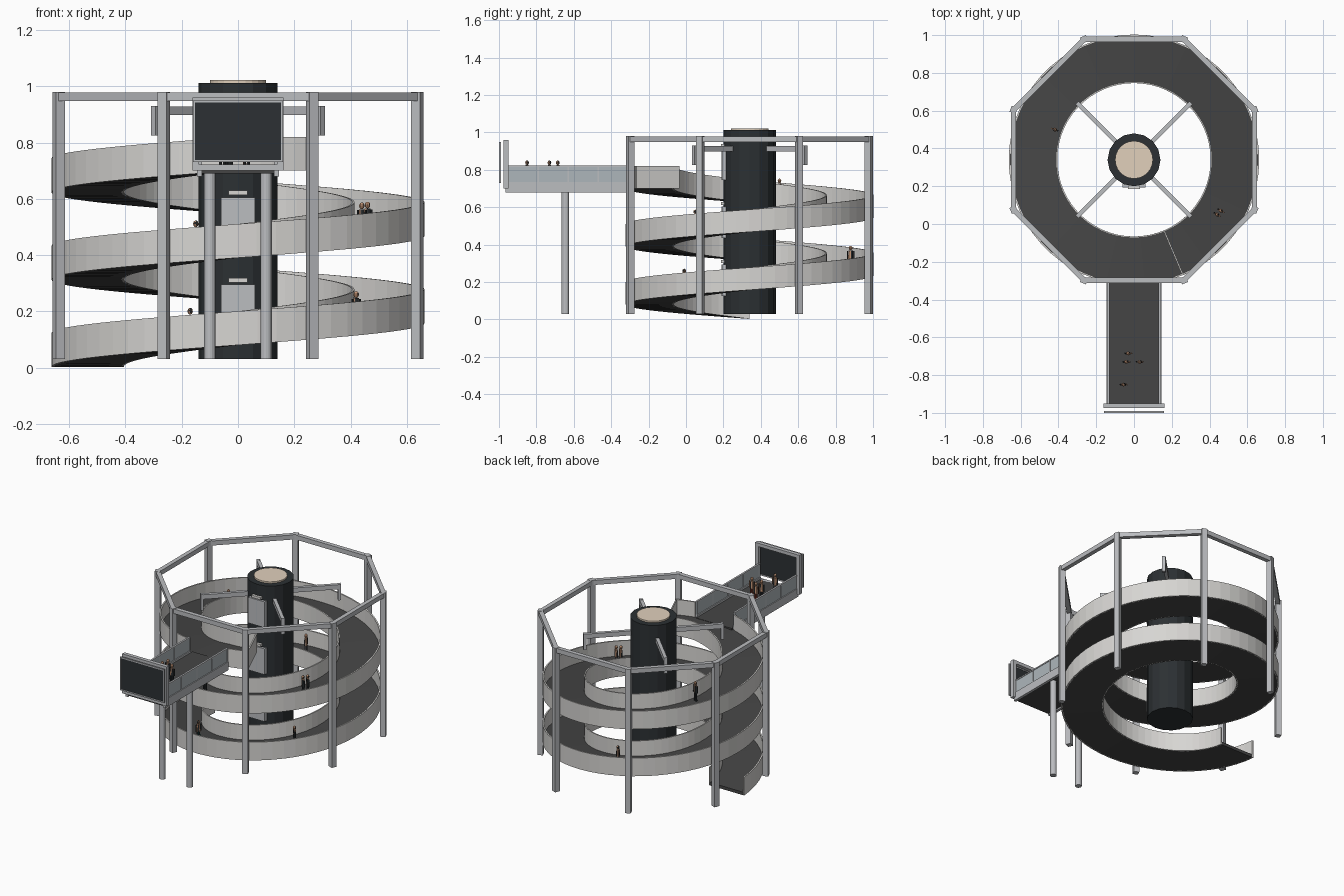
import bpy, bmesh
from math import sin, cos, pi, radians, degrees, atan2
from mathutils import Matrix, Vector

if "Cube" in bpy.data.objects:
    bpy.data.objects.remove(bpy.data.objects["Cube"])

CY = 0.34                      # helix axis y
RO, RI = 0.66, 0.41            # ramp radii
PITCH, Z0, ZTOP = 0.31, 0.003, 0.70
START, END = 180, 180 + 720 + 113
mats = {}


def mat(name, col):
    if name not in mats:
        mats[name] = bpy.data.materials.new(name)
        mats[name].diffuse_color = (*col, 1)
    return mats[name]


STEEL = mat("steel", (0.5, 0.51, 0.53))
PANEL = mat("light_panel", (0.68, 0.67, 0.65))
DARK = mat("dark_core", (0.025, 0.03, 0.033))
ASPHALT = mat("dark_deck", (0.06, 0.06, 0.06))
GLASS = mat("glass", (0.42, 0.47, 0.5))
CREAM = mat("cream", (0.75, 0.63, 0.5))
SKIN = mat("skin", (0.55, 0.3, 0.18))


def finish(name, bm, *materials):
    bmesh.ops.recalc_face_normals(bm, faces=bm.faces)
    me = bpy.data.meshes.new(name)
    bm.to_mesh(me)
    bm.free()
    for m in materials:
        me.materials.append(m)
    ob = bpy.data.objects.new(name, me)
    bpy.context.collection.objects.link(ob)
    return ob


def box(name, lo, hi, m, rot=0, pivot=(0, 0, 0)):
    """Box between two corners, turned about z and moved to pivot."""
    bm = bmesh.new()
    lo, hi = Vector(lo), Vector(hi)
    M = (Matrix.Translation(pivot) @ Matrix.Rotation(rot, 4, 'Z')
         @ Matrix.Translation((lo + hi) / 2) @ Matrix.Diagonal((*(hi - lo), 1)))
    bmesh.ops.create_cube(bm, size=1, matrix=M)
    return finish(name, bm, m)


def cyl(name, x, y, r, z0, z1, m, n=16):
    bm = bmesh.new()
    bmesh.ops.create_cone(bm, cap_ends=True, segments=n, radius1=r, radius2=r, depth=z1 - z0,
                          matrix=Matrix.Translation((x, y, (z0 + z1) / 2)))
    return finish(name, bm, m)


def ramp_z(a):
    return min(Z0 + PITCH * (a - START) / 360, ZTOP)


def ribbon(name, r0, r1, lo, hi, a0, a1, m):
    """Rectangular section swept along the helix, levelling out at the top."""
    bm = bmesh.new()
    n = max(2, round((a1 - a0) / 6))
    prev = None
    for i in range(n + 1):
        a = a0 + (a1 - a0) * i / n
        c, s, z = cos(radians(a)), sin(radians(a)), ramp_z(a)
        ring = [bm.verts.new((r * c, CY + r * s, z + h))
                for r, h in ((r0, lo), (r1, lo), (r1, hi), (r0, hi))]
        if prev:
            for k in range(4):
                bm.faces.new((prev[k], prev[k - 1], ring[k - 1], ring[k]))
        if i in (0, n):
            bm.faces.new(ring)
        prev = ring
    return finish(name, bm, m)


# spiral ramp with parapets; outer parapet is open where the bridge joins
GATE = START + 720 + 90
ribbon("ramp_deck", RI, RO - 0.002, 0, 0.02, START, END, ASPHALT)
ribbon("inner_parapet", RI - 0.004, RI + 0.004, 0, 0.12, START, END, PANEL)
ribbon("outer_parapet", RO - 0.006, RO + 0.003, 0, 0.12, START, GATE - 12.5, PANEL)
ribbon("outer_parapet_end", RO - 0.006, RO + 0.003, 0, 0.12, GATE + 12.5, END, PANEL)
box("ramp_end_wall", (RI, -0.004, ZTOP), (RO, 0.004, ZTOP + 0.12), PANEL,
    radians(END), (0, CY, 0))

# octagonal outer frame
RC = 0.69
for i in range(8):
    a = radians(22.5 + 45 * i)
    box("frame_column", (-0.017, -0.017, 0.03), (0.017, 0.017, 0.98), STEEL, a,
        (RC * cos(a), CY + RC * sin(a), 0))
    half, ap = RC * sin(pi / 8), RC * cos(pi / 8)
    box("frame_beam", (ap - 0.014, -half, 0.948), (ap + 0.014, half, 0.978), STEEL,
        radians(45 * i), (0, CY, 0))

# lift core
cyl("lift_core", 0, CY, 0.14, 0.03, 1.012, DARK)
cyl("core_cap", 0, CY, 0.1, 1.0, 1.022, CREAM, 24)
for k in range(3):
    z = 0.295 + k * PITCH
    y = CY - 0.148
    box("lift_door", (-0.06, y, z - 0.17), (0.06, y + 0.03, z), STEEL)
    box("door_seam", (-0.002, y - 0.001, z - 0.17), (0.002, y + 0.01, z), GLASS)
    box("door_sign", (-0.033, y - 0.006, z + 0.008), (0.033, y + 0.03, z + 0.024), PANEL)

# radial arms with drop brackets
for i in range(4):
    a = radians(45 + 90 * i)
    box("core_arm", (0.12, -0.011, 0.898), (0.42, 0.011, 0.928), STEEL, a, (0, CY, 0))
    box("arm_bracket", (0.408, -0.011, 0.825), (0.426, 0.011, 0.93), STEEL, a, (0, CY, 0))

# bridge
box("bridge_deck", (-0.13, -0.965, 0.69), (0.13, -0.29, 0.722), ASPHALT)
for s in (-1, 1):
    xs = sorted((s * 0.128, s * 0.146))
    box("bridge_girder", (xs[0], -0.965, 0.68), (xs[1], -0.305, 0.735), STEEL)
    xg = s * 0.137
    box("bridge_glass", (xg - 0.003, -0.965, 0.735), (xg + 0.003, -0.305, 0.818), GLASS)
    box("bridge_handrail", (xg - 0.006, -0.965, 0.816), (xg + 0.006, -0.305, 0.824), STEEL)
    for j in range(5):
        yp = -0.95 + j * 0.16
        box("rail_post", (xg - 0.005, yp - 0.004, 0.73), (xg + 0.005, yp + 0.004, 0.82), STEEL)
    cyl("bridge_leg", s * 0.1, -0.645, 0.02, 0.03, 0.695, STEEL)

# portal at the bridge end: frame and dark outer screen
for s in (-1, 1):
    xs = sorted((s * 0.138, s * 0.162))
    box("portal_jamb", (xs[0], -0.975, 0.70), (xs[1], -0.95, 0.96), STEEL)
    xs = sorted((s * 0.152, s * 0.16))
    box("screen_side_trim", (xs[0], -1.0, 0.73), (xs[1], -0.99, 0.95), STEEL)
for z in (0.70, 0.938):
    box("portal_rail", (-0.162, -0.975, z), (0.162, -0.95, z + 0.022), STEEL)
for z in (0.73, 0.942):
    box("screen_trim", (-0.16, -1.0, z), (0.16, -0.99, z + 0.008), STEEL)
box("portal_screen", (-0.153, -0.997, 0.735), (0.153, -0.992, 0.945), DARK)


def person(x, y, z, col, turn):
    """Small standing figure: legs, torso, arms and head in one mesh."""
    bm = bmesh.new()
    M = Matrix.Translation((x, y, z)) @ Matrix.Rotation(turn, 4, 'Z')

    def part(idx, loc, size, round_=False):
        T = M @ Matrix.Translation(loc) @ Matrix.Diagonal((*size, 1))
        before = len(bm.faces)
        if round_:
            bmesh.ops.create_uvsphere(bm, u_segments=10, v_segments=6, radius=0.5, matrix=T)
        else:
            bmesh.ops.create_cone(bm, cap_ends=True, segments=8, radius1=0.5, radius2=0.42,
                                  depth=1, matrix=T)
        bm.faces.ensure_lookup_table()
        for f in bm.faces[before:]:
            f.material_index = idx
    for s in (-1, 1):
        part(0, (s * 0.007, 0, 0.028), (0.012, 0.013, 0.056))
        part(1, (s * 0.017, 0, 0.078), (0.008, 0.01, 0.045))
    part(1, (0, 0, 0.078), (0.028, 0.018, 0.05))
    part(2, (0, 0, 0.116), (0.02, 0.02, 0.024), True)
    finish("figure", bm, DARK, mat("coat_%d%d%d" % tuple(int(c * 99) for c in col), col), SKIN)


# figures on the ramp: x, y, turn number, coat
TEAL, BLUE, GREY, RED, BLACK = ((0, .15, .13), (.03, .06, .3), (.15, .15, .16),
                                (.35, .06, .03), (.03, .03, .035))
for x, y, turn, col in ((-0.17, -0.17, 0, TEAL), (0.42, -0.01, 0, TEAL), (-0.12, 0.88, 0, GREY),
                        (-0.15, -0.13, 1, BLACK), (0.44, 0.05, 1, BLACK),
                        (0.46, 0.07, 1, GREY), (-0.42, 0.5, 1, BLUE)):
    a = degrees(atan2(y - CY, x)) % 360
    a = (a if a >= START else a + 360) + 360 * turn
    person(x, y, ramp_z(a) + 0.02, col, radians(a))
# figures on the bridge
for x, y, col in ((-0.03, -0.685, RED), (-0.04, -0.73, BLACK), (0.03, -0.73, RED),
                  (-0.055, -0.85, GREY)):
    person(x, y, 0.722, col, 0)

for m in bpy.data.materials:
    if m.users and not m.is_grease_pencil:
        m.use_nodes = True
        m.node_tree.nodes["Principled BSDF"].inputs["Base Color"].default_value = m.diffuse_color
